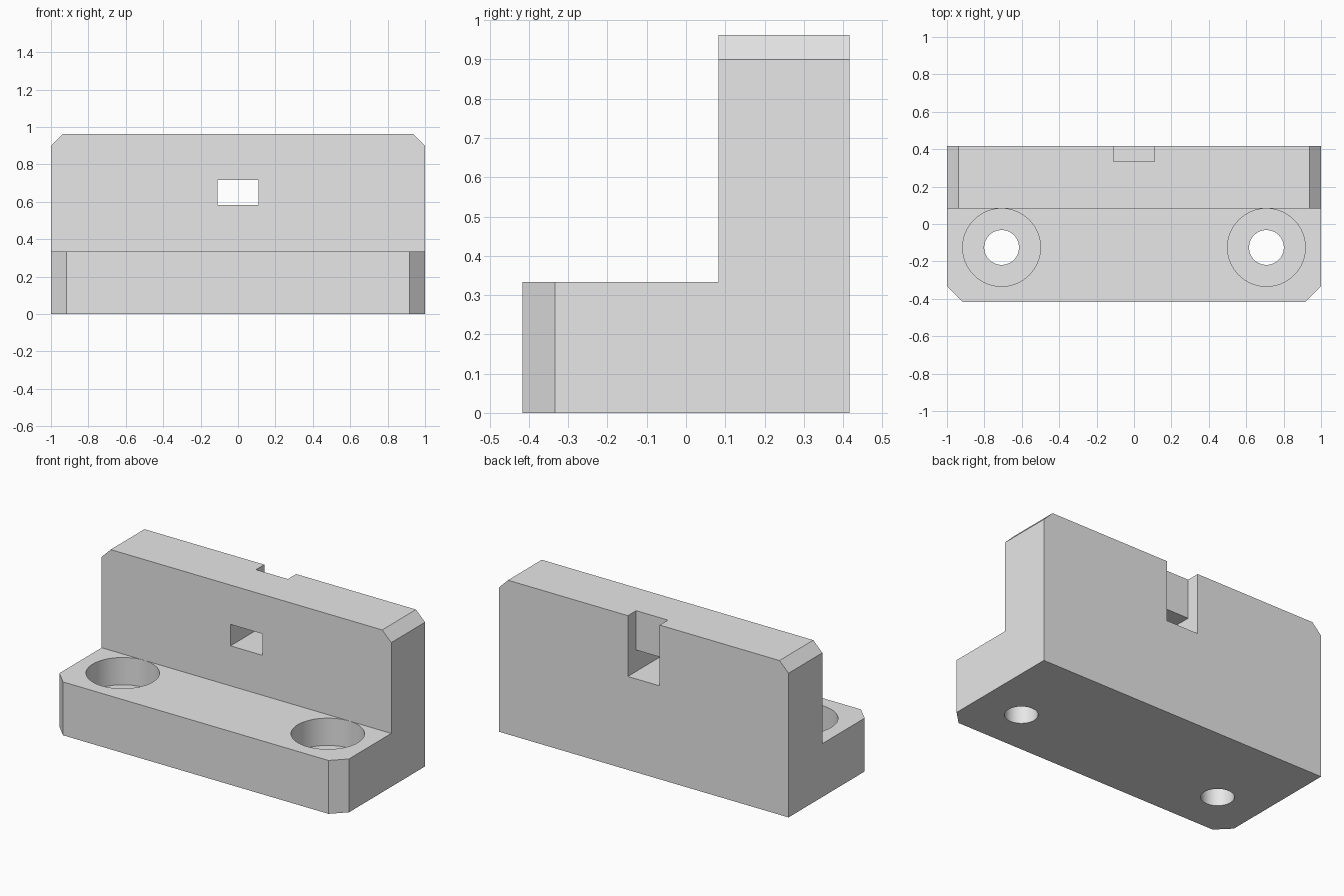
import bpy, bmesh, math
from mathutils import Matrix, Vector

if "Cube" in bpy.data.objects:
    bpy.data.objects.remove(bpy.data.objects["Cube"], do_unlink=True)

# Main sizes
HALF_DEPTH, WALL_FRONT = 0.4167, 0.0833
BASE_TOP, WALL_TOP = 0.3333, 0.9625

grey = bpy.data.materials.new("light_grey")
grey.use_nodes = True
colour = (0.8, 0.8, 0.8, 1)
grey.diffuse_color = colour
grey.node_tree.nodes["Principled BSDF"].inputs["Base Color"].default_value = colour


def make_object(name, bm):
    bmesh.ops.recalc_face_normals(bm, faces=bm.faces)
    mesh = bpy.data.meshes.new(name)
    bm.to_mesh(mesh)
    bm.free()
    mesh.materials.append(grey)
    obj = bpy.data.objects.new(name, mesh)
    bpy.context.collection.objects.link(obj)
    return obj


def box(name, low, high):
    low, high = Vector(low), Vector(high)
    bm = bmesh.new()
    bmesh.ops.create_cube(bm, size=1, matrix=Matrix.Translation((low + high) / 2)
                          @ Matrix.Diagonal((high - low).to_4d()))
    return make_object(name, bm)


def cylinder(name, x, y, radius, bottom, top):
    bm = bmesh.new()
    bmesh.ops.create_cone(bm, cap_ends=True, segments=64, radius1=radius, radius2=radius,
                          depth=top - bottom,
                          matrix=Matrix.Translation((x, y, (bottom + top) / 2)))
    return make_object(name, bm)


def bevel_corners(bm, test, size):
    edges = [e for e in bm.edges if test(*(e.verts[0].co + e.verts[1].co) / 2)]
    bmesh.ops.bevel(bm, geom=edges, offset=size, offset_type='OFFSET',
                    segments=1, profile=0.5, affect='EDGES')


# L-shaped body, extruded along x
profile = [(-HALF_DEPTH, 0), (HALF_DEPTH, 0), (HALF_DEPTH, WALL_TOP),
           (WALL_FRONT, WALL_TOP), (WALL_FRONT, BASE_TOP), (-HALF_DEPTH, BASE_TOP)]
bm = bmesh.new()
face = bm.faces.new([bm.verts.new((-1, y, z)) for y, z in profile])
side = bmesh.ops.extrude_face_region(bm, geom=[face])["geom"]
bmesh.ops.translate(bm, vec=(2, 0, 0),
                    verts=[v for v in side if isinstance(v, bmesh.types.BMVert)])
bmesh.ops.recalc_face_normals(bm, faces=bm.faces)

# Chamfers on the base front corners and the wall top corners
bevel_corners(bm, lambda x, y, z: abs(x) > 0.99 and y < -0.41 and 0.1 < z < 0.2, 0.0833)
bevel_corners(bm, lambda x, y, z: abs(x) > 0.99 and 0.2 < y < 0.3 and z > 0.95, 0.0625)
body = make_object("angle_bracket", bm)

# Back slot, wall window and counterbored screw holes
cutters = [
    box("slot_cutter", (-0.11, 0.335, 0.583), (0.11, 0.6, 1.2)),
    box("window_cutter", (-0.11, -0.1, 0.583), (0.11, 0.6, 0.717)),
]
for sign, label in ((-1, "right"), (1, "left")):
    x, y = sign * 0.708, -0.1255
    cutters.append(cylinder(label + "_hole_cutter", x, y, 0.093, -0.2, 0.6))
    cutters.append(cylinder(label + "_counterbore_cutter", x, y, 0.208, 0.163, 0.6))

bpy.context.view_layer.objects.active = body
for cutter in cutters:
    cut = body.modifiers.new(cutter.name, 'BOOLEAN')
    cut.operation = 'DIFFERENCE'
    cut.solver = 'EXACT'
    cut.object = cutter
    bpy.ops.object.modifier_apply(modifier=cut.name)
    bpy.data.objects.remove(cutter, do_unlink=True)

# Smooth bores with sharp edges
bpy.ops.object.select_all(action='DESELECT')
body.select_set(True)
bpy.ops.object.shade_smooth_by_angle(angle=math.radians(30))
